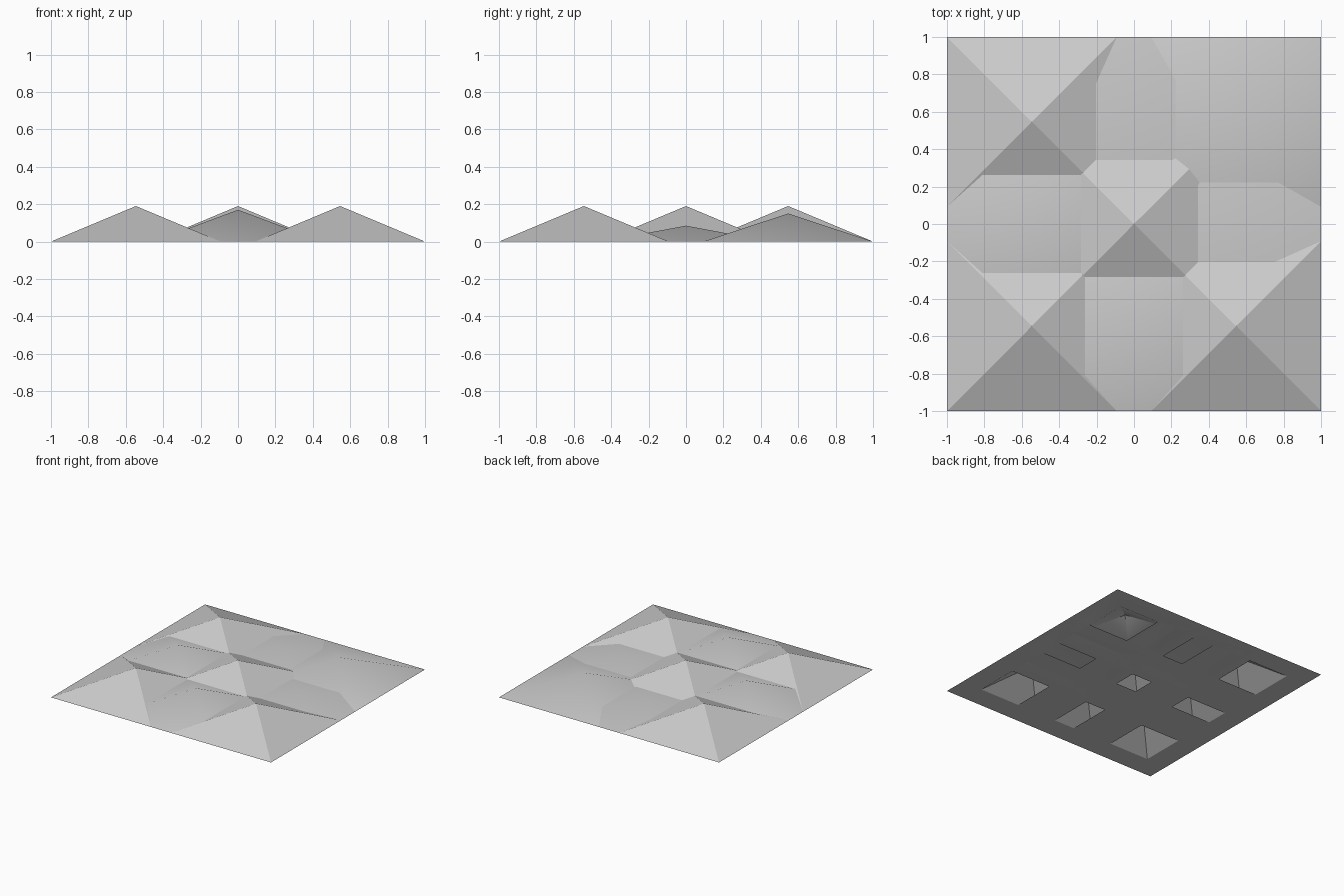
import bpy, bmesh, math

cube = bpy.data.objects.get("Cube")
if cube:
    bpy.data.objects.remove(cube, do_unlink=True)

GREY = (0.6, 0.6, 0.6, 1.0)
mat = bpy.data.materials.new("plain_grey")
mat.use_nodes = True
mat.diffuse_color = GREY
mat.node_tree.nodes["Principled BSDF"].inputs["Base Color"].default_value = GREY

HALF = 0.454      # half width of a pyramid base
HOLE = 0.27       # half width of the opening underneath
STEP = 0.546      # spacing of the pyramids
TALL, MEDIUM, LOW, SHORT = 0.19, 0.17, 0.15, 0.085


def square(bm, half):
    return [bm.verts.new((sx * half, sy * half, 0))
            for sx, sy in ((-1, -1), (1, -1), (1, 1), (-1, 1))]


def pyramid(name, col, row, height):
    bm = bmesh.new()
    outer, inner = square(bm, HALF), square(bm, HOLE)
    tip = bm.verts.new((0, 0, height))
    roof = bm.verts.new((0, 0, height * 0.97))
    for i in range(4):
        j = (i + 1) % 4
        bm.faces.new((outer[i], outer[j], tip))                    # slope
        bm.faces.new((outer[j], outer[i], inner[i], inner[j]))     # base rim
        bm.faces.new((inner[j], inner[i], roof))                   # hollow
    mesh = bpy.data.meshes.new(name)
    bm.to_mesh(mesh)
    bm.free()
    mesh.materials.append(mat)
    ob = bpy.data.objects.new(name, mesh)
    ob.location = (col * STEP, row * STEP, 0)
    bpy.context.collection.objects.link(ob)
    bpy.ops.object.select_all(action='DESELECT')
    ob.select_set(True)
    bpy.context.view_layer.objects.active = ob
    bpy.ops.object.shade_smooth_by_angle(angle=math.radians(30))


# Three rows of overlapping pyramids, front to back, right to left
heights = ((TALL, MEDIUM, TALL),
           (MEDIUM, TALL, SHORT),
           (TALL, SHORT, LOW))
for row, (depth, line) in enumerate(zip(("front", "middle", "back"), heights)):
    for col, (side, height) in enumerate(zip(("right", "centre", "left"), line)):
        pyramid(f"pyramid_{depth}_{side}", col - 1, row - 1, height)
